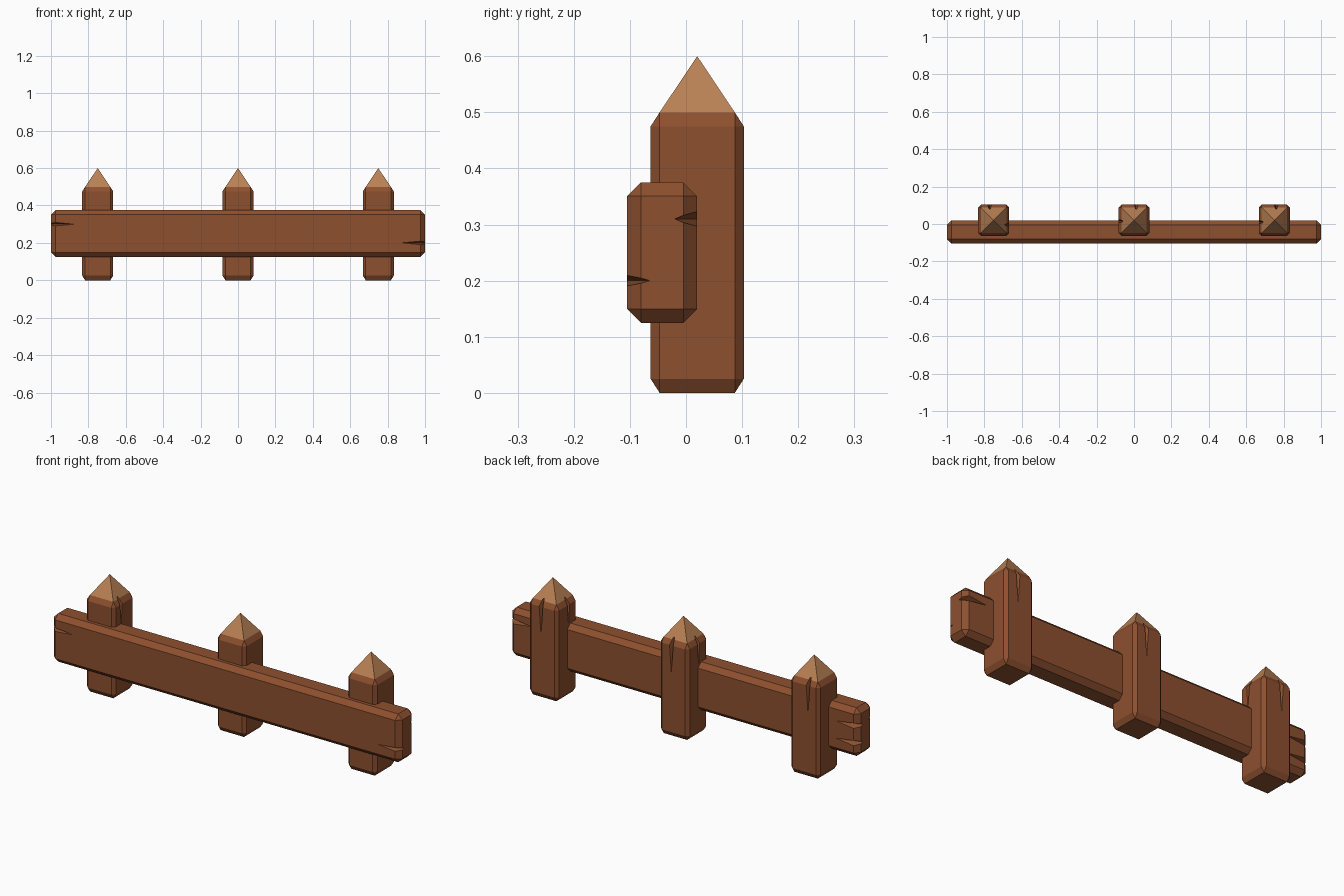
import bpy, bmesh
from mathutils import Vector, Matrix

if "Cube" in bpy.data.objects:
    bpy.data.objects.remove(bpy.data.objects["Cube"])


def material(name, rgb):
    m = bpy.data.materials.new(name)
    m.diffuse_color = (*rgb, 1)
    m.use_nodes = True
    m.node_tree.nodes["Principled BSDF"].inputs["Base Color"].default_value = m.diffuse_color
    return m


bark = material("brown_wood", (0.27, 0.08, 0.028))
cut_wood = material("pale_cut_wood", (0.49, 0.22, 0.09))


def chamfered_box(size, center, chamfer, z_stretch=1.0):
    """Box with flat chamfers; z_stretch makes the end chamfers taller."""
    bm = bmesh.new()
    bmesh.ops.create_cube(bm, size=1)
    bmesh.ops.scale(bm, vec=(size[0], size[1], size[2] / z_stretch), verts=bm.verts)
    bmesh.ops.bevel(bm, geom=bm.edges[:], offset=chamfer, segments=1,
                    profile=0.5, affect='EDGES')
    bmesh.ops.scale(bm, vec=(1, 1, z_stretch), verts=bm.verts)
    bmesh.ops.translate(bm, vec=center, verts=bm.verts)
    return bm


def finish(bm, name, mats=()):
    bmesh.ops.recalc_face_normals(bm, faces=bm.faces)
    me = bpy.data.meshes.new(name)
    bm.to_mesh(me)
    bm.free()
    for m in mats:
        me.materials.append(m)
    ob = bpy.data.objects.new(name, me)
    bpy.context.collection.objects.link(ob)
    return ob


def add_crack(bm, tip, along, out, length, width, depth):
    """Long pointed wedge that opens from tip towards an end of the timber."""
    tip, along, out = Vector(tip), Vector(along), Vector(out)
    side = along.cross(out)
    base = tip + along * length
    rise = 0.02
    half = width / 2 * (1 + rise / depth)
    pts = [tip, base + out * rise + side * half,
           base + out * rise - side * half, base - out * depth]
    v = [bm.verts.new(p) for p in pts]
    for tri in ((0, 1, 2), (0, 2, 3), (0, 3, 1), (1, 3, 2)):
        bm.faces.new([v[i] for i in tri])


def carve(ob, bm):
    cutter = finish(bm, ob.name + "_crack_cutter", (bark,))
    cutter.hide_render = True
    cutter.display_type = 'WIRE'
    mod = ob.modifiers.new("cracks", 'BOOLEAN')
    mod.operation = 'DIFFERENCE'
    mod.solver = 'EXACT'
    mod.object = cutter


# Horizontal rail with split ends
rail = finish(chamfered_box((2, 0.125, 0.25), (0, -0.0425, 0.25), 0.0245),
              "rail", (bark,))
cracks = bmesh.new()
for sx, sy, z in ((1, -1, 0.2), (1, 1, 0.31), (-1, -1, 0.3),
                  (-1, 1, 0.29), (-1, 1, 0.2)):
    y = 0.02 if sy > 0 else -0.105
    add_crack(cracks, (sx * 0.875, y, z), (sx, 0, 0), (0, sy, 0),
              0.13, 0.034 if sy > 0 else 0.024, 0.042)
carve(rail, cracks)

# Sharpened posts: (name, x, x shift of back crack, side of second crack, its y)
R, Y = 0.083, 0.02
for name, x, shift, side, cy in (("left_post", -0.75, -0.022, 1, -0.005),
                                 ("middle_post", 0, 0.012, -1, 0.015),
                                 ("right_post", 0.75, 0.01, -1, 0.01)):
    bm = chamfered_box((2 * R, 2 * R, 0.5), (x, Y, 0.25), 0.016, 0.025 / 0.016)
    top = max(bm.faces, key=lambda f: f.calc_center_median().z)
    tip = bmesh.ops.poke(bm, faces=[top])
    tip["verts"][0].co.z = 0.6
    for f in tip["faces"]:
        f.material_index = 1
    post = finish(bm, name, (bark, cut_wood))
    cracks = bmesh.new()
    add_crack(cracks, (x + shift, Y + R, 0.33), (0, 0, 1), (0, 1, 0), 0.18, 0.026, 0.03)
    add_crack(cracks, (x + side * R, cy, 0.36), (0, 0, 1), (side, 0, 0), 0.15, 0.024, 0.03)
    carve(post, cracks)
